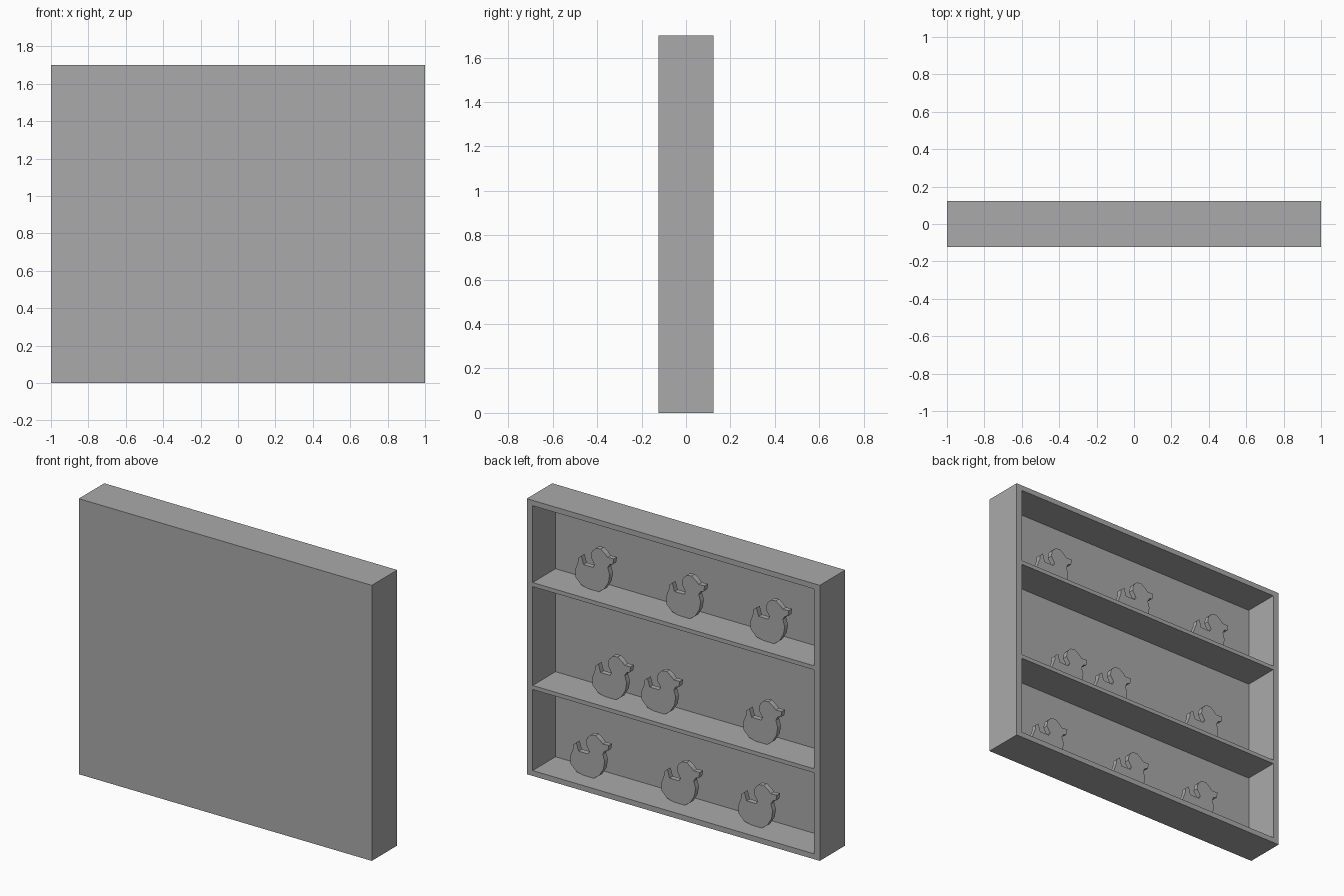
import bpy
import bmesh

default = bpy.data.objects.get("Cube")
if default:
    bpy.data.objects.remove(default, do_unlink=True)

grey = bpy.data.materials.new("plain grey")
grey.use_nodes = True
colour = (0.4, 0.4, 0.4, 1)
grey.diffuse_color = colour
grey.node_tree.nodes["Principled BSDF"].inputs["Base Color"].default_value = colour


def finish(name, bm):
    bmesh.ops.recalc_face_normals(bm, faces=bm.faces)
    mesh = bpy.data.meshes.new(name)
    bm.to_mesh(mesh)
    bm.free()
    mesh.materials.append(grey)
    obj = bpy.data.objects.new(name, mesh)
    bpy.context.collection.objects.link(obj)
    return obj


def box(name, low, high):
    bm = bmesh.new()
    bmesh.ops.create_cube(bm, size=1)
    for v in bm.verts:
        v.co = [h if c > 0 else l for c, l, h in zip(v.co, low, high)]
    return finish(name, bm)


D, H = 0.124, 1.70      # half depth, height
SIDE, EDGE = 0.04, 0.033  # wall thicknesses
PANEL = -D + 0.025      # inner face of the closed front
INNER = 1 - SIDE

# Closed front panel and surrounding frame
box("front_panel", (-1, -D, 0), (1, PANEL, H))
box("left_wall", (INNER, PANEL, 0), (1, D, H))
box("right_wall", (-1, PANEL, 0), (-INNER, D, H))
box("bottom_wall", (-INNER, PANEL, 0), (INNER, D, EDGE))
box("top_wall", (-INNER, PANEL, H - EDGE), (INNER, D, H))

# Two shelves
shelf_tops = (0.558, 1.193)
for name, top in zip(("lower_shelf", "upper_shelf"), shelf_tops):
    box(name, (-INNER, PANEL, top - 0.025), (INNER, D, top))

# Flat duck outline, from tail around base, chest, beak, head and back
OUTLINE = [
    (0, .087), (.007, .046), (.045, .01), (.09, 0), (.165, 0), (.2, .025),
    (.23, .075), (.238, .126), (.225, .165), (.238, .188), (.26, .195),
    (.266, .23), (.225, .228), (.208, .245), (.177, .267), (.143, .263),
    (.117, .237), (.11, .198), (.135, .158), (.125, .14), (.06, .14),
    (.045, .19), (.022, .17), (.022, .145),
]


def duck(name, tail_x, floor):
    bm = bmesh.new()
    face = bm.faces.new([bm.verts.new((tail_x - x, 0.012, floor + z))
                         for x, z in OUTLINE])
    grown = bmesh.ops.extrude_face_region(bm, geom=[face], use_keep_orig=True)
    moved = [g for g in grown["geom"] if isinstance(g, bmesh.types.BMVert)]
    bmesh.ops.translate(bm, verts=moved, vec=(0, -0.032, 0))
    finish(name, bm)


# Three ducks on each level
rows = (
    ("bottom", EDGE, (.785, .164, -.362)),
    ("middle", shelf_tops[0], (.635, .30, -.396)),
    ("top", shelf_tops[1], (.751, .130, -.444)),
)
for level, floor, tails in rows:
    for i, x in enumerate(tails):
        duck(f"{level}_duck_{i + 1}", x, floor)
